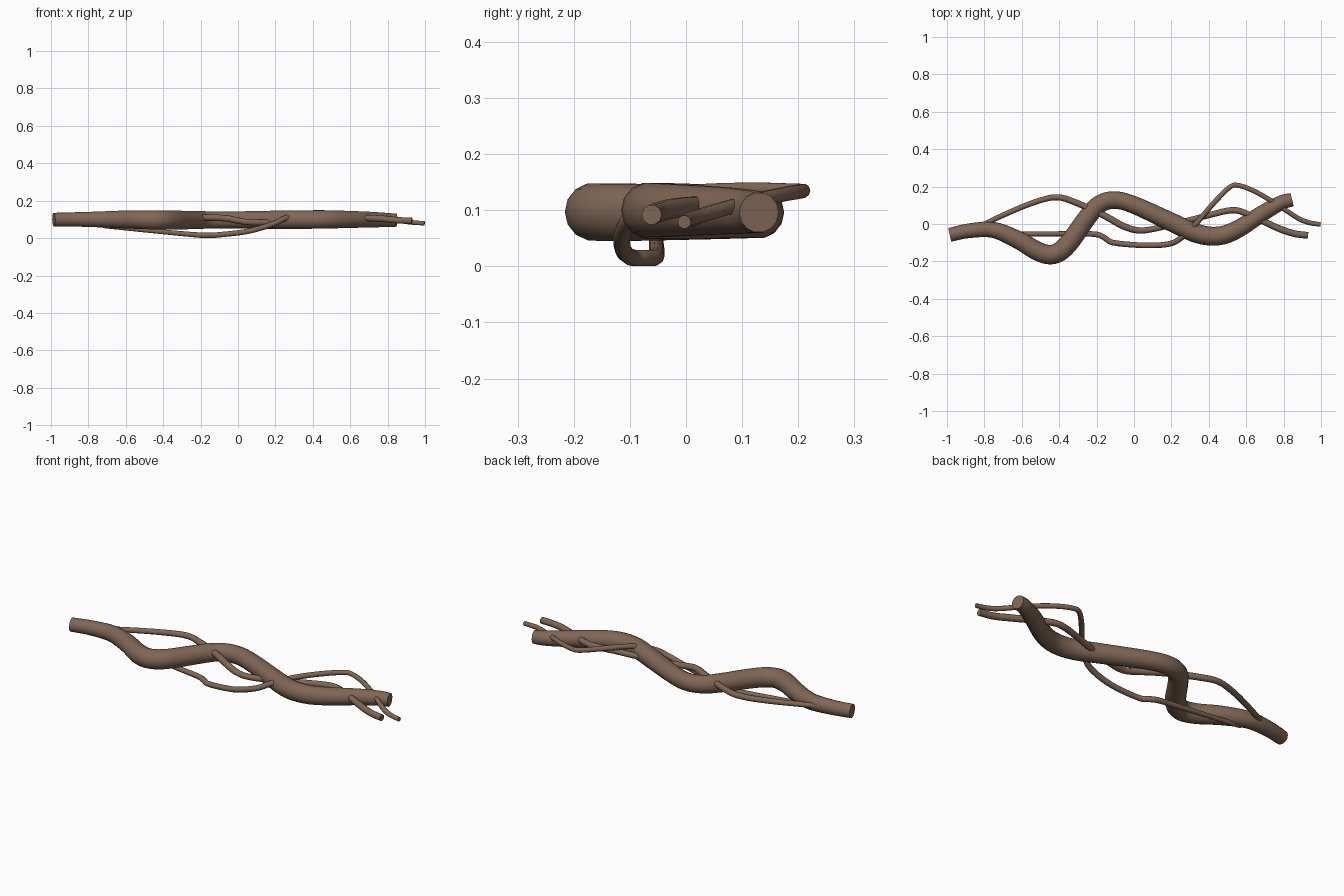
import bpy, bmesh, math
from mathutils import Vector

bark = bpy.data.materials.new("brown bark")
bark.diffuse_color = (0.215, 0.135, 0.092, 1)


def spline(pts, steps):
    """Smooth path through points of (x, y, z, radius)."""
    p = [Vector(q) for q in pts]
    p = [2 * p[0] - p[1]] + p + [2 * p[-1] - p[-2]]
    out = []
    for i in range(1, len(p) - 2):
        a, b, c, d = p[i - 1:i + 3]
        for k in range(steps):
            t = k / steps
            out.append(0.5 * (2 * b + (c - a) * t + (2 * a - 5 * b + 4 * c - d) * t * t
                              + (3 * b - a - 3 * c + d) * t ** 3))
    return out + [p[-2]]


def tube(name, pts, sides=14, steps=5):
    """Round tapered tube with flat end caps."""
    path = spline(pts, steps)
    bm = bmesh.new()
    rings = []
    for i, q in enumerate(path):
        t = (path[min(i + 1, len(path) - 1)] - path[max(i - 1, 0)]).to_3d().normalized()
        side = Vector((0, 0, 1)).cross(t).normalized()
        up = t.cross(side)
        rings.append([bm.verts.new(q.to_3d() + q[3] * (side * math.cos(a) + up * math.sin(a)))
                      for a in (2 * math.pi * k / sides for k in range(sides))])
    for r, s in zip(rings, rings[1:]):
        for k in range(sides):
            n = (k + 1) % sides
            bm.faces.new((r[k], r[n], s[n], s[k]))
    bm.faces.new(rings[0])
    bm.faces.new(rings[-1])
    bmesh.ops.recalc_face_normals(bm, faces=bm.faces)
    me = bpy.data.meshes.new(name)
    bm.to_mesh(me)
    bm.free()
    me.materials.append(bark)
    ob = bpy.data.objects.new(name, me)
    bpy.context.collection.objects.link(ob)
    bpy.ops.object.select_all(action='DESELECT')
    ob.select_set(True)
    bpy.context.view_layer.objects.active = ob
    bpy.ops.object.shade_smooth_by_angle(angle=math.radians(50))


# thick winding main root
tube("main_root", [
    (-0.985, -0.058, 0.099, 0.037), (-0.88, -0.036, 0.1, 0.039), (-0.75, -0.032, 0.1, 0.043),
    (-0.62, -0.085, 0.1, 0.048), (-0.51, -0.148, 0.098, 0.051), (-0.43, -0.162, 0.097, 0.052),
    (-0.355, -0.11, 0.096, 0.052), (-0.25, 0.035, 0.097, 0.05), (-0.185, 0.105, 0.097, 0.048),
    (-0.105, 0.128, 0.096, 0.047), (0.0, 0.102, 0.097, 0.047), (0.2, 0.01, 0.098, 0.05),
    (0.34, -0.052, 0.099, 0.051), (0.45, -0.064, 0.1, 0.05), (0.55, -0.03, 0.1, 0.048),
    (0.7, 0.065, 0.099, 0.043), (0.79, 0.115, 0.097, 0.039), (0.845, 0.13, 0.096, 0.036)])

# middle-thickness tendril
tube("back_tendril", [
    (-0.84, -0.02, 0.1, 0.013), (-0.72, 0.038, 0.104, 0.014), (-0.55, 0.11, 0.108, 0.015),
    (-0.42, 0.143, 0.112, 0.016), (-0.32, 0.118, 0.112, 0.017), (-0.16, 0.045, 0.11, 0.018),
    (-0.06, -0.01, 0.105, 0.018), (0.02, -0.034, 0.09, 0.017), (0.1, -0.027, 0.083, 0.016),
    (0.25, 0.008, 0.09, 0.016), (0.4, 0.047, 0.103, 0.016), (0.53, 0.074, 0.11, 0.017),
    (0.62, 0.047, 0.11, 0.017), (0.76, -0.018, 0.104, 0.018), (0.85, -0.05, 0.096, 0.018),
    (0.93, -0.061, 0.092, 0.018)], 10)

# thin tendril that dips to the ground and crosses over the main root
tube("front_tendril", [
    (-0.72, -0.055, 0.065, 0.012), (-0.5, -0.053, 0.043, 0.013), (-0.3, -0.052, 0.024, 0.014),
    (-0.2, -0.056, 0.016, 0.015), (-0.155, -0.075, 0.015, 0.015), (-0.11, -0.1, 0.017, 0.015),
    (0.05, -0.114, 0.036, 0.015), (0.18, -0.108, 0.073, 0.015), (0.25, -0.076, 0.105, 0.015),
    (0.33, 0.0, 0.13, 0.014), (0.42, 0.105, 0.136, 0.014), (0.51, 0.195, 0.135, 0.013),
    (0.56, 0.206, 0.134, 0.013), (0.65, 0.172, 0.128, 0.013), (0.76, 0.108, 0.114, 0.013),
    (0.87, 0.035, 0.093, 0.013), (0.93, 0.009, 0.084, 0.013), (0.997, -0.003, 0.079, 0.012)], 10)
